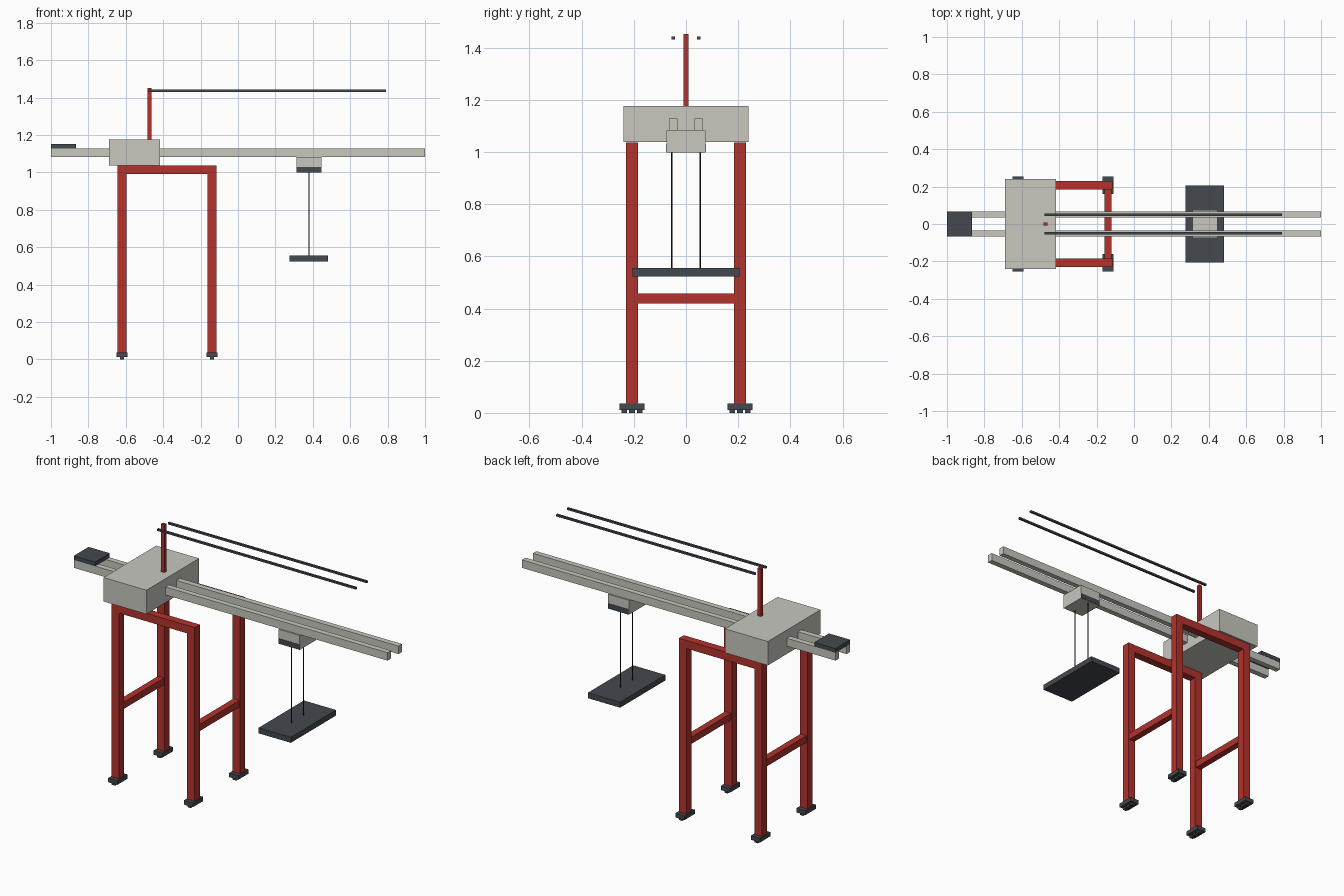
import bpy, bmesh
from mathutils import Matrix, Vector

if "Cube" in bpy.data.objects:
    bpy.data.objects.remove(bpy.data.objects["Cube"])


def material(name, rgb):
    m = bpy.data.materials.new(name)
    m.diffuse_color = (*rgb, 1)
    m.use_nodes = True
    m.node_tree.nodes["Principled BSDF"].inputs["Base Color"].default_value = m.diffuse_color
    return m


RED = material("red_paint", (0.45, 0.033, 0.026))
GREY = material("light_grey", (0.58, 0.58, 0.53))
DARK = material("dark_grey", (0.058, 0.067, 0.078))
BLACK = material("cable_black", (0.012, 0.013, 0.015))


def finish(name, bm, mat):
    me = bpy.data.meshes.new(name)
    bm.to_mesh(me)
    bm.free()
    me.materials.append(mat)
    ob = bpy.data.objects.new(name, me)
    bpy.context.collection.objects.link(ob)
    return ob


def box(name, x, y, z, mat):
    """Box from (min, max) ranges on each axis."""
    lo, hi = Vector((x[0], y[0], z[0])), Vector((x[1], y[1], z[1]))
    bm = bmesh.new()
    bmesh.ops.create_cube(bm, size=1, matrix=Matrix.Translation((lo + hi) / 2)
                          @ Matrix.Diagonal((*(hi - lo), 1)))
    return finish(name, bm, mat)


def around(c, half):
    return (c - half, c + half)


LEG_X = (-0.621, -0.139)
LEG_Y = 0.207

for side, s in (("front", -1), ("back", 1)):
    y = s * LEG_Y
    for end, x in zip(("left", "right"), LEG_X):
        # leg with its foot pad and treads
        box(f"{side}_{end}_leg", around(x, 0.024), around(y, 0.023), (0.035, 1.037), RED)
        box(f"{side}_{end}_foot", around(x, 0.029), around(y, 0.047), (0.012, 0.036), DARK)
        for i in (-1, 0, 1):
            box(f"{side}_{end}_foot_tread_{i + 2}", around(x, 0.011),
                around(y + i * 0.03, 0.011), (0, 0.013), DARK)
    # top beam between the legs
    box(f"{side}_top_beam", (LEG_X[0] + 0.024, LEG_X[1] - 0.024), around(y, 0.023),
        (0.991, 1.037), RED)
    # boom rail, antenna rod
    box(f"{side}_boom_rail", (-1, 1), around(s * 0.0495, 0.016), (1.082, 1.128), GREY)
    box(f"{side}_upper_rod", (-0.478, 0.79), around(s * 0.049, 0.006), (1.431, 1.442), DARK)
    # hoist cable
    bm = bmesh.new()
    bmesh.ops.create_cone(bm, cap_ends=True, segments=8, radius1=0.003, radius2=0.003,
                          depth=0.46, matrix=Matrix.Translation((0.38, s * 0.055, 0.78)))
    finish(f"{side}_hoist_cable", bm, BLACK)

# low cross braces joining front and back legs
for end, x in zip(("left", "right"), LEG_X):
    box(f"{end}_cross_brace", around(x, 0.019), around(0, LEG_Y - 0.023), (0.419, 0.458), RED)

# machinery house, mast and counterweight
box("machinery_house", (-0.69, -0.416), (-0.24, 0.24), (1.038, 1.176), GREY)
box("mast", around(-0.474, 0.0105), around(0, 0.009), (1.17, 1.452), RED)
box("counterweight", (-1, -0.865), (-0.067, 0.067), (1.128, 1.152), DARK)

# trolley with dark side strips, and the hanging spreader
box("trolley", (0.312, 0.446), (-0.0745, 0.0745), (0.999, 1.082), GREY)
box("trolley_side_strips", (0.313, 0.445), (-0.076, 0.076), (1.0, 1.03), DARK)
box("spreader", (0.276, 0.481), (-0.206, 0.206), (0.523, 0.555), DARK)
